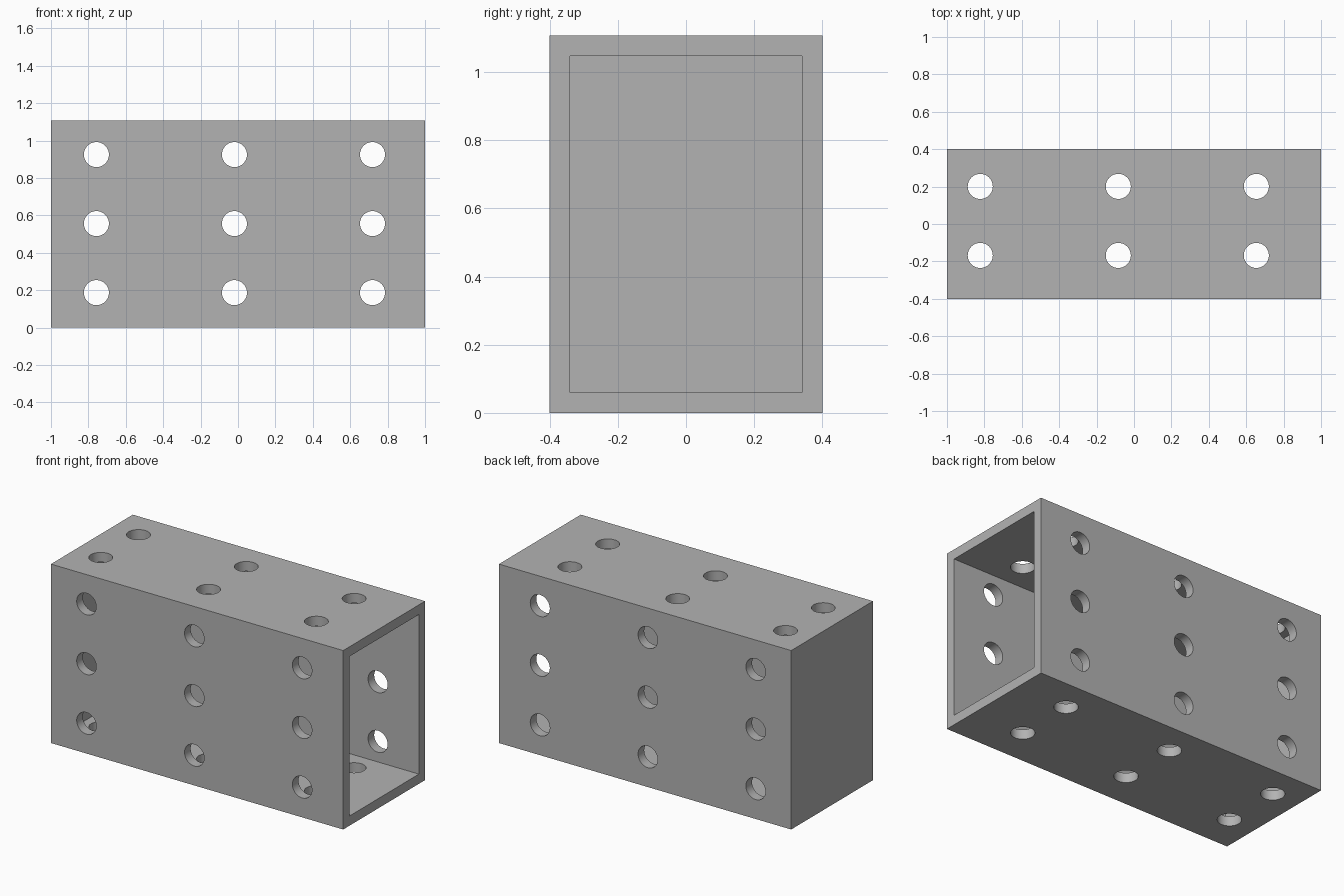
import bpy
import math

if "Cube" in bpy.data.objects:
    bpy.data.objects.remove(bpy.data.objects["Cube"], do_unlink=True)

LENGTH, DEPTH, HEIGHT, WALL = 2.0, 0.8, 1.107, 0.06
HOLE_RADIUS, PITCH = 0.067, 0.369

grey = bpy.data.materials.new("plain_grey")
grey.use_nodes = True
colour = (0.45, 0.45, 0.45, 1)
grey.diffuse_color = colour
grey.node_tree.nodes["Principled BSDF"].inputs["Base Color"].default_value = colour


def box(name, low, high):
    centre = [(a + b) / 2 for a, b in zip(low, high)]
    bpy.ops.mesh.primitive_cube_add(size=1, location=centre)
    ob = bpy.context.object
    ob.name = name
    ob.scale = [b - a for a, b in zip(low, high)]
    bpy.ops.object.transform_apply(location=True, rotation=True, scale=True)
    ob.data.materials.append(grey)
    return ob


def drill(name, location, length, rotation=(0, 0, 0)):
    bpy.ops.mesh.primitive_cylinder_add(vertices=48, radius=HOLE_RADIUS, depth=length,
                                        location=location, rotation=rotation)
    ob = bpy.context.object
    ob.name = name
    ob.data.materials.append(grey)
    return ob


def cut(target, cutter):
    cutter.hide_render = True
    bpy.context.view_layer.objects.active = target
    mod = target.modifiers.new("cut", 'BOOLEAN')
    mod.operation = 'DIFFERENCE'
    mod.solver = 'EXACT'
    mod.object = cutter
    bpy.ops.object.modifier_apply(modifier=mod.name)
    bpy.data.objects.remove(cutter, do_unlink=True)


# Hollow housing, closed on its right end and open on its left end
housing = box("housing", (-LENGTH / 2, -DEPTH / 2, 0), (LENGTH / 2, DEPTH / 2, HEIGHT))
cavity = box("cavity_cutter", (-LENGTH / 2 + WALL, -DEPTH / 2 + WALL, WALL),
             (LENGTH, DEPTH / 2 - WALL, HEIGHT - WALL))
cut(housing, cavity)

# Holes through front and back walls, and through top and bottom walls
for i in range(3):
    for j in range(3):
        cut(housing, drill("front_hole_cutter", (-0.757 + 2 * PITCH * i, 0, 0.187 + PITCH * j),
                           2, (math.pi / 2, 0, 0)))
    for j in range(2):
        cut(housing, drill("top_hole_cutter", (-0.822 + 2 * PITCH * i, -0.168 + PITCH * j, HEIGHT / 2),
                           2))

# Smooth hole walls with crisp edges
bpy.ops.object.select_all(action='DESELECT')
housing.select_set(True)
bpy.context.view_layer.objects.active = housing
bpy.ops.object.shade_smooth_by_angle(angle=math.radians(30))
